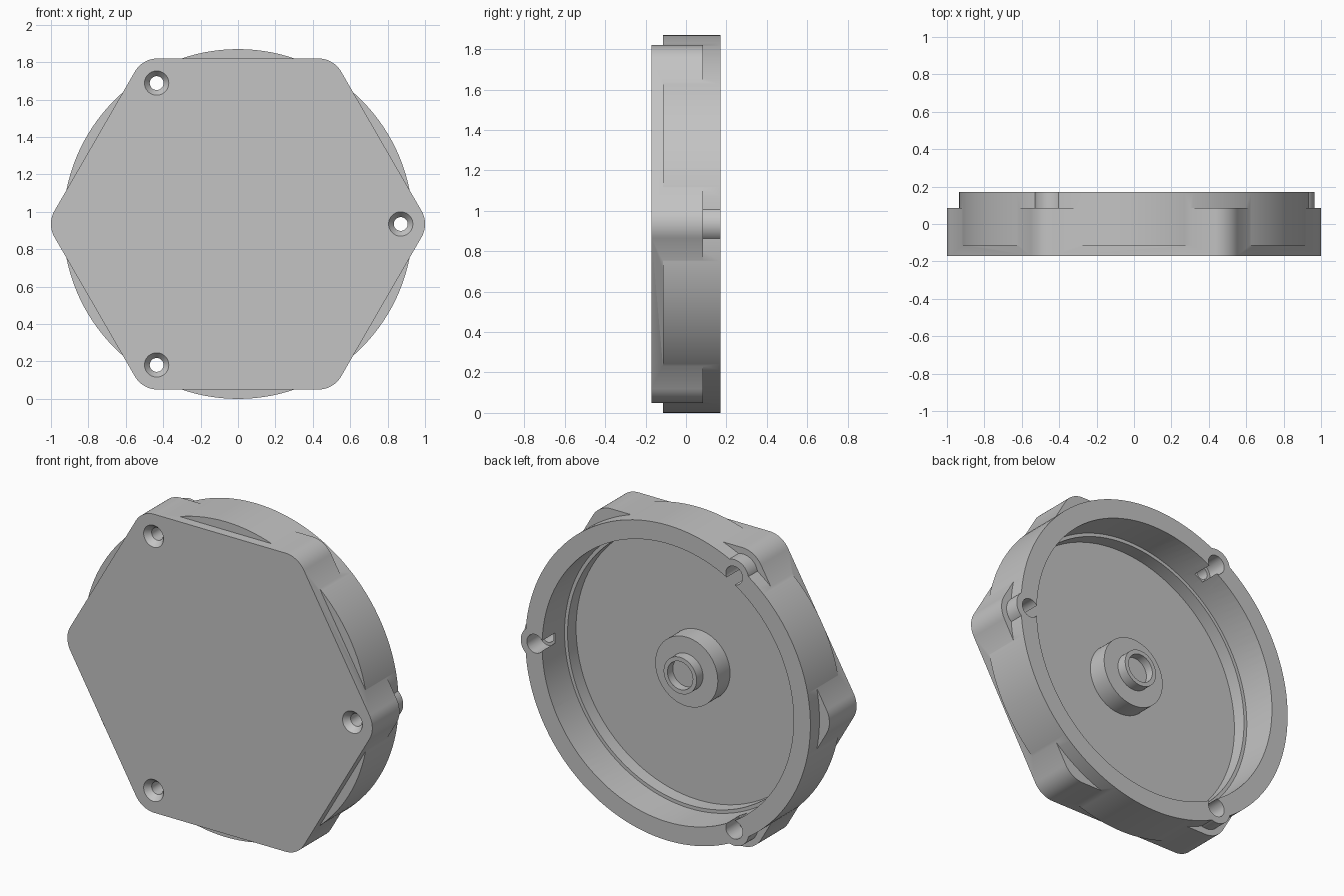
import bpy, bmesh, math
from mathutils import Matrix

if "Cube" in bpy.data.objects:
    bpy.data.objects.remove(bpy.data.objects["Cube"])

CZ = 0.935  # height of the central axis (runs along y)

grey = bpy.data.materials.new("plain_grey")
grey.diffuse_color = (0.55, 0.55, 0.55, 1)
grey.use_nodes = True
grey.node_tree.nodes["Principled BSDF"].inputs["Base Color"].default_value = grey.diffuse_color


def finish(name, bm):
    bmesh.ops.remove_doubles(bm, verts=bm.verts, dist=1e-5)
    bmesh.ops.recalc_face_normals(bm, faces=bm.faces)
    me = bpy.data.meshes.new(name)
    bm.to_mesh(me)
    bm.free()
    me.materials.append(grey)
    ob = bpy.data.objects.new(name, me)
    bpy.context.collection.objects.link(ob)
    return ob


def lathe(name, profile, x=0, z=CZ, n=128):
    """Closed solid turned about the y axis from (radius, y) points."""
    bm = bmesh.new()
    vs = [bm.verts.new((r, y, 0)) for r, y in profile]
    es = [bm.edges.new(p) for p in zip(vs, vs[1:])]
    bmesh.ops.spin(bm, geom=vs + es, cent=(0, 0, 0), axis=(0, 1, 0),
                   angle=2 * math.pi, steps=n, use_merge=True)
    bmesh.ops.translate(bm, verts=bm.verts, vec=(x, 0, z))
    return finish(name, bm)


def cylinder(name, r, y0, y1, **kw):
    return lathe(name, [(0, y0), (r, y0), (r, y1), (0, y1)], **kw)


def rounded_hexagon(name, apothem, r, y0, y1, steps=10):
    bm = bmesh.new()
    d = (apothem - r) / math.cos(math.pi / 6)
    vs = []
    for k in range(6):
        c = k * math.pi / 3
        for i in range(steps + 1):
            a = c + math.pi / 3 * (i / steps - 0.5)
            vs.append(bm.verts.new((d * math.cos(c) + r * math.cos(a), y0,
                                    CZ + d * math.sin(c) + r * math.sin(a))))
    face = bm.faces.new(vs)
    ext = bmesh.ops.extrude_face_region(bm, geom=[face], use_keep_orig=True)
    new = [v for v in ext["geom"] if isinstance(v, bmesh.types.BMVert)]
    bmesh.ops.translate(bm, verts=new, vec=(0, y1 - y0, 0))
    return finish(name, bm)


def combine(ob, other, op):
    mod = ob.modifiers.new(op, 'BOOLEAN')
    mod.operation, mod.object, mod.solver = op, other, 'EXACT'
    dg = bpy.context.evaluated_depsgraph_get()
    me = bpy.data.meshes.new_from_object(ob.evaluated_get(dg))
    ob.modifiers.clear()
    ob.data = me
    bpy.data.objects.remove(other)


# hexagonal front plate joined with the round housing
cover = rounded_hexagon("housing_cover", 0.885, 0.14, -0.17, 0.085)
combine(cover, cylinder("round_body", 0.935, -0.115, 0.17), 'UNION')

# screw bosses on the rim
spots = [(0.87 * math.cos(a), CZ + 0.87 * math.sin(a))
         for a in (0, 2 * math.pi / 3, 4 * math.pi / 3)]
for x, z in spots:
    combine(cover, cylinder("screw_boss", 0.095, 0.0, 0.17, x=x, z=z, n=48), 'UNION')

# stepped cavity, leaving the two-stage hub with its blind hole
cavity = lathe("cavity", [
    (0, 0.005), (0.083, 0.005), (0.083, 0.055), (0.108, 0.055), (0.108, -0.005),
    (0.205, -0.005), (0.205, -0.12), (0.805, -0.12), (0.805, -0.04),
    (0.825, -0.04), (0.825, 0.25), (0, 0.25)])
combine(cover, cavity, 'DIFFERENCE')

# screw holes: countersunk at the front, wider bore at the back
for x, z in spots:
    hole = lathe("screw_hole", [
        (0, -0.25), (0.065, -0.25), (0.065, -0.17), (0.037, -0.135),
        (0.037, 0.05), (0.055, 0.05), (0.055, 0.25), (0, 0.25)], x=x, z=z, n=40)
    combine(cover, hole, 'DIFFERENCE')

bpy.ops.object.select_all(action='DESELECT')
cover.select_set(True)
bpy.context.view_layer.objects.active = cover
bpy.ops.object.shade_smooth_by_angle(angle=math.radians(30))
